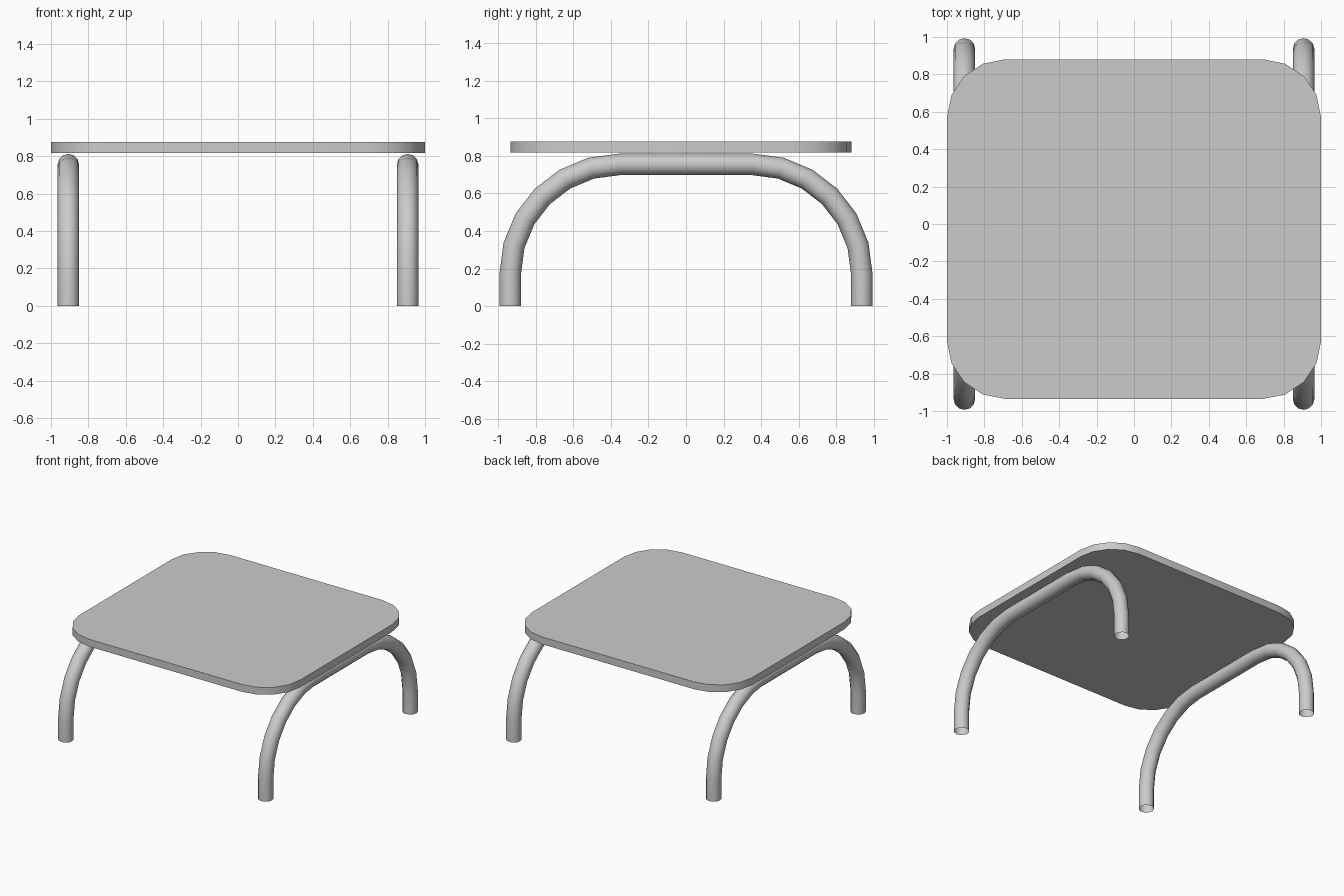
import bpy, bmesh
from math import sin, cos, pi, radians

if "Cube" in bpy.data.objects:
    bpy.data.objects.remove(bpy.data.objects["Cube"])


def finish(bm, name):
    bmesh.ops.recalc_face_normals(bm, faces=bm.faces)
    mesh = bpy.data.meshes.new(name)
    bm.to_mesh(mesh)
    bm.free()
    obj = bpy.data.objects.new(name, mesh)
    bpy.context.collection.objects.link(obj)
    bpy.ops.object.select_all(action='DESELECT')
    obj.select_set(True)
    bpy.context.view_layer.objects.active = obj
    bpy.ops.object.shade_smooth_by_angle(angle=radians(40))
    return obj


# Table top: rounded rectangle slab
def table_top(x, y0, y1, z0, z1, r, steps=4):
    bm = bmesh.new()
    corners = [(x - r, y1 - r), (r - x, y1 - r), (r - x, y0 + r), (x - r, y0 + r)]
    outline = []
    for i, (cx, cy) in enumerate(corners):
        for s in range(steps + 1):
            a = (i + s / steps) * pi / 2
            outline.append(bm.verts.new((cx + r * cos(a), cy + r * sin(a), z0)))
    face = bm.faces.new(outline)
    extruded = bmesh.ops.extrude_face_region(bm, geom=[face], use_keep_orig=True)
    top = [g for g in extruded["geom"] if isinstance(g, bmesh.types.BMVert)]
    bmesh.ops.translate(bm, verts=top, vec=(0, 0, z1 - z0))
    return finish(bm, "table_top")


# Leg frame: open-ended bent tube, mirrored to the other side
def leg_frame(x, tube, bend, half_flat, straight, steps=6, sides=12):
    stations = [(half_flat + bend, 0.0, 0.0)]  # y, z, angle of the outward normal
    for first, cy in ((0, half_flat), (90, -half_flat)):
        for s in range(steps + 1):
            a = radians(first + 90 * s / steps)
            stations.append((cy + bend * cos(a), straight + bend * sin(a), a))
    stations.append((-half_flat - bend, 0.0, pi))

    bm = bmesh.new()
    rings = []
    for y, z, a in stations:
        ring = []
        for k in range(sides):
            t = 2 * pi * k / sides
            out = tube * sin(t)
            ring.append(bm.verts.new((x + tube * cos(t), y + out * cos(a), z + out * sin(a))))
        rings.append(ring)
    for r0, r1 in zip(rings, rings[1:]):
        for k in range(sides):
            n = (k + 1) % sides
            bm.faces.new((r0[k], r0[n], r1[n], r1[k]))
    obj = finish(bm, "leg_frames")
    obj.modifiers.new("Mirror", 'MIRROR').use_axis[0] = True
    return obj


table_top(1.0, -0.935, 0.88, 0.817, 0.877, 0.31)
leg_frame(x=0.907, tube=0.0575, bend=0.583, half_flat=0.353, straight=0.172)
